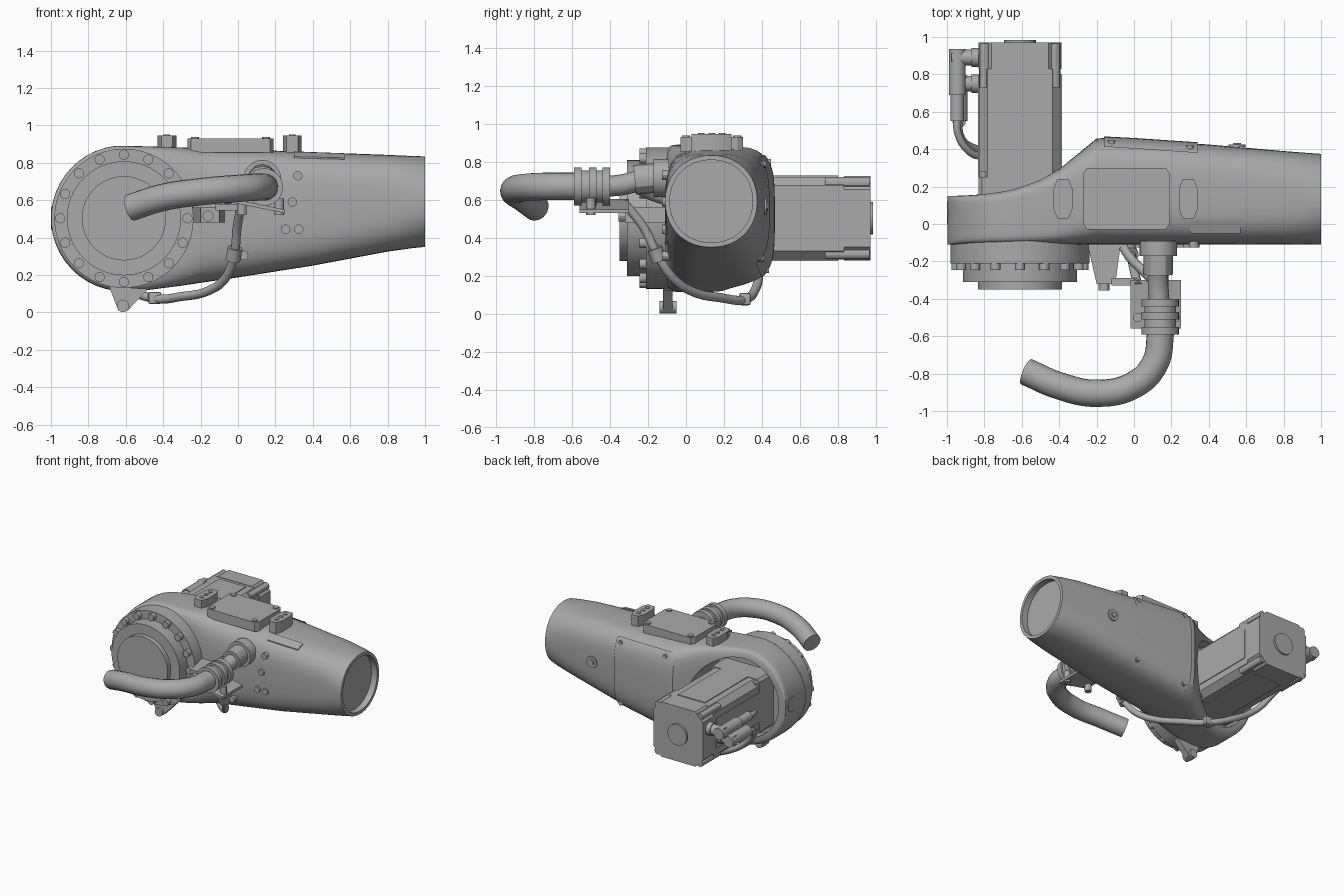
import bpy, bmesh, math
from mathutils import Vector, Matrix

old = bpy.data.objects.get("Cube")
if old:
    bpy.data.objects.remove(old, do_unlink=True)

grey = bpy.data.materials.new("machine_grey")
grey.use_nodes = True
grey.diffuse_color = (0.4, 0.4, 0.4, 1)
grey.node_tree.nodes["Principled BSDF"].inputs["Base Color"].default_value = (0.4, 0.4, 0.4, 1)


def select(ob):
    bpy.ops.object.select_all(action='DESELECT')
    ob.select_set(True)
    bpy.context.view_layer.objects.active = ob


def finish(name, bm, angle=30):
    bmesh.ops.recalc_face_normals(bm, faces=bm.faces[:])
    me = bpy.data.meshes.new(name)
    bm.to_mesh(me)
    bm.free()
    me.materials.append(grey)
    ob = bpy.data.objects.new(name, me)
    bpy.context.collection.objects.link(ob)
    select(ob)
    bpy.ops.object.shade_smooth_by_angle(angle=math.radians(angle))
    return ob


def box(name, lo, hi, bevel=0.0):
    lo, hi = Vector(lo), Vector(hi)
    bm = bmesh.new()
    m = Matrix.Translation((lo + hi) / 2) @ Matrix.Diagonal((*(hi - lo), 1))
    bmesh.ops.create_cube(bm, size=1, matrix=m)
    if bevel:
        bmesh.ops.bevel(bm, geom=bm.edges[:], offset=bevel, segments=2, affect='EDGES', profile=0.5)
    return finish(name, bm)


def rod(name, a, b, r, sides=32, r2=None):
    a, b = Vector(a), Vector(b)
    bm = bmesh.new()
    turn = (b - a).to_track_quat('Z', 'Y').to_matrix().to_4x4()
    bmesh.ops.create_cone(bm, cap_ends=True, segments=sides, radius1=r, radius2=r if r2 is None else r2,
                          depth=(b - a).length, matrix=Matrix.Translation((a + b) / 2) @ turn)
    return finish(name, bm)


def prism(name, pts, direction):
    bm = bmesh.new()
    f = bm.faces.new([bm.verts.new(p) for p in pts])
    ext = bmesh.ops.extrude_face_region(bm, geom=[f])
    bmesh.ops.translate(bm, vec=direction, verts=[v for v in ext["geom"] if isinstance(v, bmesh.types.BMVert)])
    return finish(name, bm)


def hose(name, pts, r):
    cu = bpy.data.curves.new(name, 'CURVE')
    cu.dimensions = '3D'
    cu.bevel_depth, cu.bevel_resolution, cu.resolution_u = r, 6, 10
    cu.use_fill_caps = True
    sp = cu.splines.new('BEZIER')
    sp.bezier_points.add(len(pts) - 1)
    for bp, p in zip(sp.bezier_points, pts):
        bp.co = p
        bp.handle_left_type = bp.handle_right_type = 'AUTO'
    ob = bpy.data.objects.new(name, cu)
    bpy.context.collection.objects.link(ob)
    select(ob)
    bpy.ops.object.convert(target='MESH')
    ob = bpy.context.object
    ob.data.materials.clear()
    ob.data.materials.append(grey)
    bpy.ops.object.shade_smooth_by_angle(angle=math.radians(40))


# Arm body: cross-sections (x, y0, y1, z0, z1, squareness) from round drum to round tube
CX, CZ, R = -0.61, 0.503, 0.39
sections = []
for i in range(11):
    t = 0.1 + i * (math.pi / 2 - 0.1) / 11
    x, h = CX - R * math.cos(t), R * math.sin(t)
    sections.append((x, -0.11, 0.15 + 0.3 * (x + 1) ** 2, CZ - h, CZ + h, 9))
sections += [(-0.61, -0.11, 0.20, 0.115, 0.89, 9), (-0.5, -0.11, 0.24, 0.117, 0.888, 8),
             (-0.4, -0.11, 0.295, 0.13, 0.885, 7), (-0.3, -0.11, 0.375, 0.143, 0.882, 5.5),
             (-0.2, -0.11, 0.457, 0.158, 0.88, 4.2), (-0.15, -0.11, 0.46, 0.165, 0.877, 4),
             (0.0, -0.11, 0.452, 0.187, 0.872, 3.8), (0.4, -0.11, 0.425, 0.25, 0.857, 3.6),
             (0.8, -0.11, 0.39, 0.325, 0.842, 3), (0.93, -0.11, 0.38, 0.343, 0.836, 2.5),
             (1.0, -0.11, 0.375, 0.35, 0.834, 2.1)]


def ring_point(s, t, grow=0.0):
    x, y0, y1, z0, z1, n = s
    c, d = math.cos(t), math.sin(t)
    py = math.copysign(abs(c) ** (2 / n), c) * ((y1 - y0) / 2 + grow)
    pz = math.copysign(abs(d) ** (2 / n), d) * ((z1 - z0) / 2 + grow)
    return Vector((x, (y0 + y1) / 2 + py, (z0 + z1) / 2 + pz))


def section_at(x):
    for a, b in zip(sections, sections[1:]):
        if a[0] <= x <= b[0]:
            k = (x - a[0]) / (b[0] - a[0])
            return tuple(p + (q - p) * k for p, q in zip(a, b))


def bridge(bm, rings, closed):
    for a, b in zip(rings, rings[1:]):
        for j in range(len(a) if closed else len(a) - 1):
            k = (j + 1) % len(a)
            bm.faces.new((a[j], a[k], b[k], b[j]))


bm = bmesh.new()
lip = (1.0, -0.085, 0.35, 0.375, 0.809, 2.1)
N = 64
rings = [[bm.verts.new(ring_point(s, 2 * math.pi * j / N)) for j in range(N)]
         for s in sections + [lip, (0.95,) + lip[1:]]]
bridge(bm, rings, True)
bm.faces.new(rings[0])
bm.faces.new(rings[-1])
body = finish("arm_body", bm)

# Round pocket behind the drum for the motor
cutter = rod("pocket_cutter", (CX, 0.07, CZ), (CX, 0.7, CZ), 0.325, 64)
cutter.hide_render = True
mod = body.modifiers.new("pocket", 'BOOLEAN')
mod.operation, mod.solver, mod.object = 'DIFFERENCE', 'EXACT', cutter
select(body)
bpy.ops.object.modifier_apply(modifier="pocket")
bpy.data.objects.remove(cutter, do_unlink=True)
select(body)
bpy.ops.object.shade_smooth_by_angle(angle=math.radians(30))

# Rear cover panel that follows the body
bm = bmesh.new()
rows = [[bm.verts.new(ring_point(section_at(-0.16 + 0.5 * i / 12), -0.95 + 1.8 * j / 24, 0.008))
         for j in range(25)] for i in range(13)]
bridge(bm, rows, False)
bmesh.ops.solidify(bm, geom=bm.faces[:], thickness=0.012)
finish("rear_cover", bm)
for x in (-0.12, 0.3):
    for t in (-0.75, 0.65):
        p = ring_point(section_at(x), t)
        rod("cover_screw", p - Vector((0, 0.02, 0)), p + Vector((0, 0.02, 0)), 0.018, 12)
p = ring_point(section_at(0.55), 0)
rod("rear_port", p, p + Vector((0, 0.012, 0)), 0.045, 24)
rod("rear_port_plug", p, p + Vector((0, 0.02, 0)), 0.024, 6)

# Gear flange stack with its bolt circle
for name, y0, y1, r in (("drum_step", -0.05, -0.21, 0.372), ("flange_ring", -0.2, -0.31, 0.305),
                        ("output_hub", -0.3, -0.35, 0.225)):
    rod(name, (CX, y0, CZ), (CX, y1, CZ), r, 64)
for i in range(16):
    a = math.tau * i / 16
    x, z = CX + 0.34 * math.cos(a), CZ + 0.34 * math.sin(a)
    rod("flange_bolt", (x, -0.2, z), (x, -0.245, z), 0.027, 16)
rod("side_port", (-0.985, 0.06, CZ), (-1.0, 0.06, CZ), 0.06, 24)

# Lug under the drum
prism("bottom_lug", [(-0.69, -0.12, 0.14), (-0.48, -0.12, 0.125), (-0.59, -0.12, 0.01),
                     (-0.64, -0.12, 0.01)], (0, 0.05, 0))
rod("lug_pin", (-0.615, -0.14, 0.035), (-0.615, -0.05, 0.035), 0.033, 20)


# Motor: octagonal core, end cap and corner bolts
def octagon(name, y0, y1, half, cut):
    k = half - cut
    pts = [(half, k), (k, half), (-k, half), (-half, k), (-half, -k), (-k, -half), (k, -half), (half, -k)]
    prism(name, [(CX + a, y0, CZ + b) for a, b in pts], (0, y1 - y0, 0))


octagon("motor_front_flange", 0.07, 0.25, 0.222, 0.02)
octagon("motor_core", 0.2, 0.83, 0.218, 0.045)
octagon("motor_end_cap", 0.83, 0.97, 0.222, 0.07)
rod("motor_end_disc", (CX, 0.96, CZ), (CX, 0.985, CZ), 0.085)
for sx in (-1, 1):
    for sz in (-1, 1):
        x, z = CX + 0.188 * sx, CZ + 0.188 * sz
        rod("motor_bolt", (x, 0.24, z), (x, 0.28, z), 0.022, 12)
        rod("motor_cap_bolt", (x, 0.73, z), (x, 0.965, z), 0.028, 12)
    box("motor_side_rib", (CX + 0.2 * sx - 0.024, 0.25, CZ - 0.12), (CX + 0.2 * sx + 0.024, 0.8, CZ + 0.12))
    box("motor_face_rib", (CX - 0.12, 0.25, CZ + 0.2 * sx - 0.024), (CX + 0.12, 0.8, CZ + 0.2 * sx + 0.024))

# Motor plugs and their leads
for y, z, x in ((0.89, 0.58, -0.945), (0.75, 0.46, -0.935)):
    rod("plug_socket", (-0.8, y, z), (-0.87, y, z), 0.05, 24)
    rod("plug_elbow", (-0.85, y, z), (x - 0.03, y, z), 0.042, 24)
    rod("plug_barrel", (x, y + 0.045, z), (x, y - 0.2, z), 0.045, 24)
    rod("plug_tail", (x, y - 0.2, z), (x, 0.55, z), 0.036, 24)
hose("upper_lead", [(-0.945, 0.6, 0.58), (-0.94, 0.48, 0.57), (-0.87, 0.38, 0.52), (-0.79, 0.36, 0.45)], 0.02)

# Thin cable running under the arm to the motor
hose("under_cable", [(0.02, -0.33, 0.59), (-0.005, -0.22, 0.45), (-0.02, -0.15, 0.31), (-0.07, -0.06, 0.18),
                     (-0.16, 0.04, 0.115), (-0.3, 0.18, 0.085), (-0.45, 0.31, 0.075), (-0.62, 0.37, 0.14),
                     (-0.85, 0.4, 0.3), (-0.935, 0.48, 0.43), (-0.935, 0.58, 0.46)], 0.024)
rod("cable_clamp", (-0.015, -0.165, 0.345), (-0.027, -0.14, 0.28), 0.04, 20)
box("cable_clip", (-0.48, 0.28, 0.045), (-0.41, 0.34, 0.11), 0.01)

# Large hose with coupling and wall fitting
hose("large_hose", [(-0.575, -0.79, 0.56), (-0.4, -0.865, 0.615), (-0.2, -0.905, 0.645), (0.0, -0.86, 0.663),
                    (0.11, -0.75, 0.67), (0.14, -0.6, 0.67), (0.14, -0.45, 0.67)], 0.073)
rod("coupling_core", (0.14, -0.59, 0.67), (0.14, -0.4, 0.67), 0.085)
for y in (-0.59, -0.51, -0.44):
    rod("coupling_ring", (0.14, y, 0.67), (0.14, y + 0.04, 0.67), 0.1)
hose("inner_pipe", [(0.135, -0.42, 0.67), (0.13, -0.33, 0.68), (0.13, -0.22, 0.71)], 0.055)
rod("fitting_nut", (0.13, -0.27, 0.705), (0.13, -0.16, 0.715), 0.078, 12)
rod("fitting_base", (0.13, -0.17, 0.715), (0.13, -0.09, 0.715), 0.1)
hose("branch_pipe", [(-0.06, -0.12, 0.6), (-0.02, -0.18, 0.62), (0.06, -0.26, 0.66), (0.12, -0.32, 0.68)], 0.025)

# Support bracket below the hose
prism("bracket_arm", [(-0.25, -0.1, 0.48), (-0.07, -0.1, 0.48), (-0.1, -0.32, 0.48), (-0.2, -0.32, 0.48)],
      (0, 0, 0.08))
rod("bracket_bolt", (-0.16, -0.3, 0.515), (-0.16, -0.355, 0.515), 0.03, 12)
prism("bracket_plate", [(-0.02, -0.56, 0.585), (0.25, -0.56, 0.53), (0.25, -0.3, 0.53), (-0.02, -0.3, 0.585)],
      (0, 0, 0.02))
box("bracket_bar", (-0.12, -0.33, 0.545), (0.02, -0.29, 0.58))
for x in (0.02, 0.22):
    rod("plate_bolt", (x, -0.5, 0.52), (x, -0.5, 0.61), 0.025, 12)

# Small studs on the front wall
for x, z in ((0.32, 0.73), (0.29, 0.59), (0.255, 0.445), (0.325, 0.445), (0.03, 0.305)):
    rod("wall_stud", (x, -0.08, z), (x, -0.125, z), 0.025, 12)

# Top inspection cover, lifting blocks and tag
prism("top_cover", [(x, y, 0.855) for x, y in ((-0.25, -0.03), (0.17, -0.03), (0.19, 0.0), (0.19, 0.27),
                    (0.17, 0.3), (-0.25, 0.3), (-0.27, 0.27), (-0.27, 0.0))], (0, 0, 0.075))
for x in (-0.23, 0.15):
    for y in (0.0, 0.27):
        rod("top_cover_screw", (x, y, 0.92), (x, y, 0.938), 0.022, 12)
for x in (-0.38, 0.29):
    prism("lifting_block", [(x + a, y, 0.84) for a, y in ((-0.03, 0.03), (0.03, 0.03), (0.05, 0.08),
                            (0.05, 0.19), (0.03, 0.24), (-0.03, 0.24), (-0.05, 0.19), (-0.05, 0.08))], (0, 0, 0.106))
    for y in (0.08, 0.135, 0.19):
        rod("block_screw", (x, y, 0.94), (x, y, 0.952), 0.017, 12)
prism("top_tag", [(0.3, -0.05, 0.825), (0.57, -0.05, 0.818), (0.57, 0.02, 0.842), (0.3, 0.02, 0.851)], (0, 0, 0.008))
